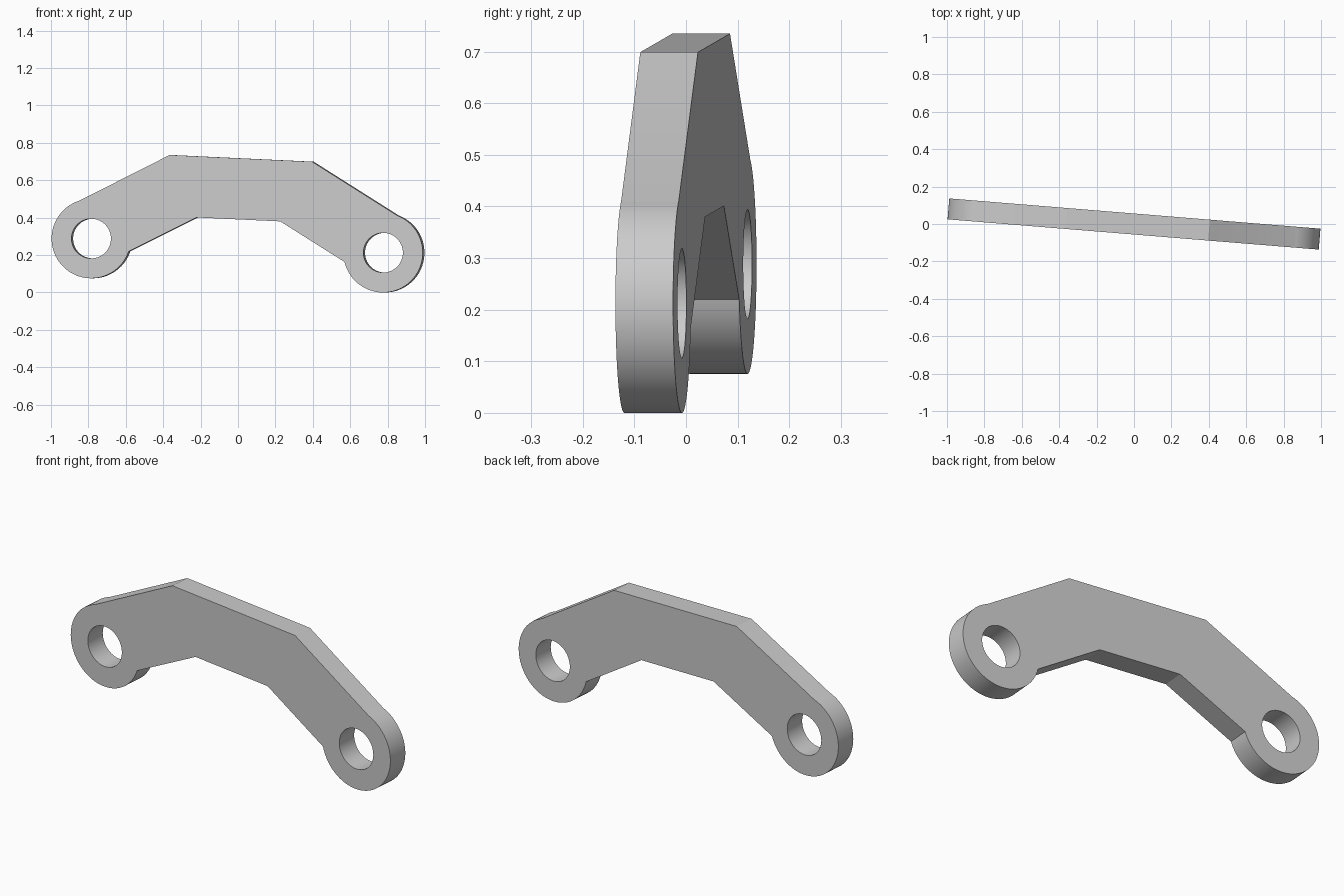
import bpy, bmesh
from math import cos, sin, atan2, hypot, pi, radians
from mathutils import Matrix, Vector

cube = bpy.data.objects.get("Cube")
if cube:
    bpy.data.objects.remove(cube, do_unlink=True)

THICK = 0.112
YAW = radians(-4.66)
HOLE_R = 0.106
LEFT_EYE = (-0.783, 0.288)
RIGHT_EYE = (0.783, 0.2125)

# Plain grey metal
metal = bpy.data.materials.new("grey metal")
metal.use_nodes = True
grey = (0.6, 0.6, 0.6, 1)
metal.diffuse_color = grey
metal.node_tree.nodes["Principled BSDF"].inputs["Base Color"].default_value = grey


def arc(centre, start, end, steps=64):
    """Counter-clockwise arc around centre between two outline points."""
    a, b = (atan2(p[1] - centre[1], p[0] - centre[0]) for p in (start, end))
    if b <= a:
        b += 2 * pi
    r0, r1 = (hypot(p[0] - centre[0], p[1] - centre[1]) for p in (start, end))
    pts = []
    for i in range(steps + 1):
        t = i / steps
        r = r0 + (r1 - r0) * t
        pts.append((centre[0] + r * cos(a + (b - a) * t),
                    centre[1] + r * sin(a + (b - a) * t)))
    return pts


def circle(centre, radius, steps=64):
    return [(centre[0] + radius * cos(2 * pi * i / steps),
             centre[1] + radius * sin(2 * pi * i / steps)) for i in range(steps)]


# Outline: left eye, lower bend, right eye, upper bend
outline = arc(LEFT_EYE, (-0.846, 0.491), (-0.582, 0.22))
outline += [(-0.218, 0.401), (0.231, 0.38)]
outline += arc(RIGHT_EYE, (0.576, 0.163), (0.859, 0.411))
outline += [(0.402, 0.699), (-0.362, 0.735)]

# Fill the profile around its two holes
bm = bmesh.new()
edges = []
for loop in (outline, circle(LEFT_EYE, HOLE_R), circle(RIGHT_EYE, HOLE_R)):
    verts = [bm.verts.new((x, -THICK / 2, z)) for x, z in loop]
    edges += [bm.edges.new((v, verts[i - 1])) for i, v in enumerate(verts)]
bmesh.ops.triangle_fill(bm, edges=edges, use_beauty=True, normal=Vector((0, -1, 0)))

# Give the plate its thickness and turn it slightly
new = bmesh.ops.extrude_face_region(bm, geom=bm.faces[:], use_keep_orig=True)["geom"]
bmesh.ops.translate(bm, vec=(0, THICK, 0),
                    verts=[g for g in new if isinstance(g, bmesh.types.BMVert)])
bmesh.ops.transform(bm, matrix=Matrix.Rotation(YAW, 4, "Z"), verts=bm.verts)
bmesh.ops.recalc_face_normals(bm, faces=bm.faces[:])

mesh = bpy.data.meshes.new("bent_link_plate")
bm.to_mesh(mesh)
bm.free()
mesh.materials.append(metal)
plate = bpy.data.objects.new("bent_link_plate", mesh)
bpy.context.collection.objects.link(plate)

# Smooth the round eyes, keep the corners sharp
bpy.ops.object.select_all(action="DESELECT")
plate.select_set(True)
bpy.context.view_layer.objects.active = plate
bpy.ops.object.shade_smooth_by_angle(angle=radians(20))
